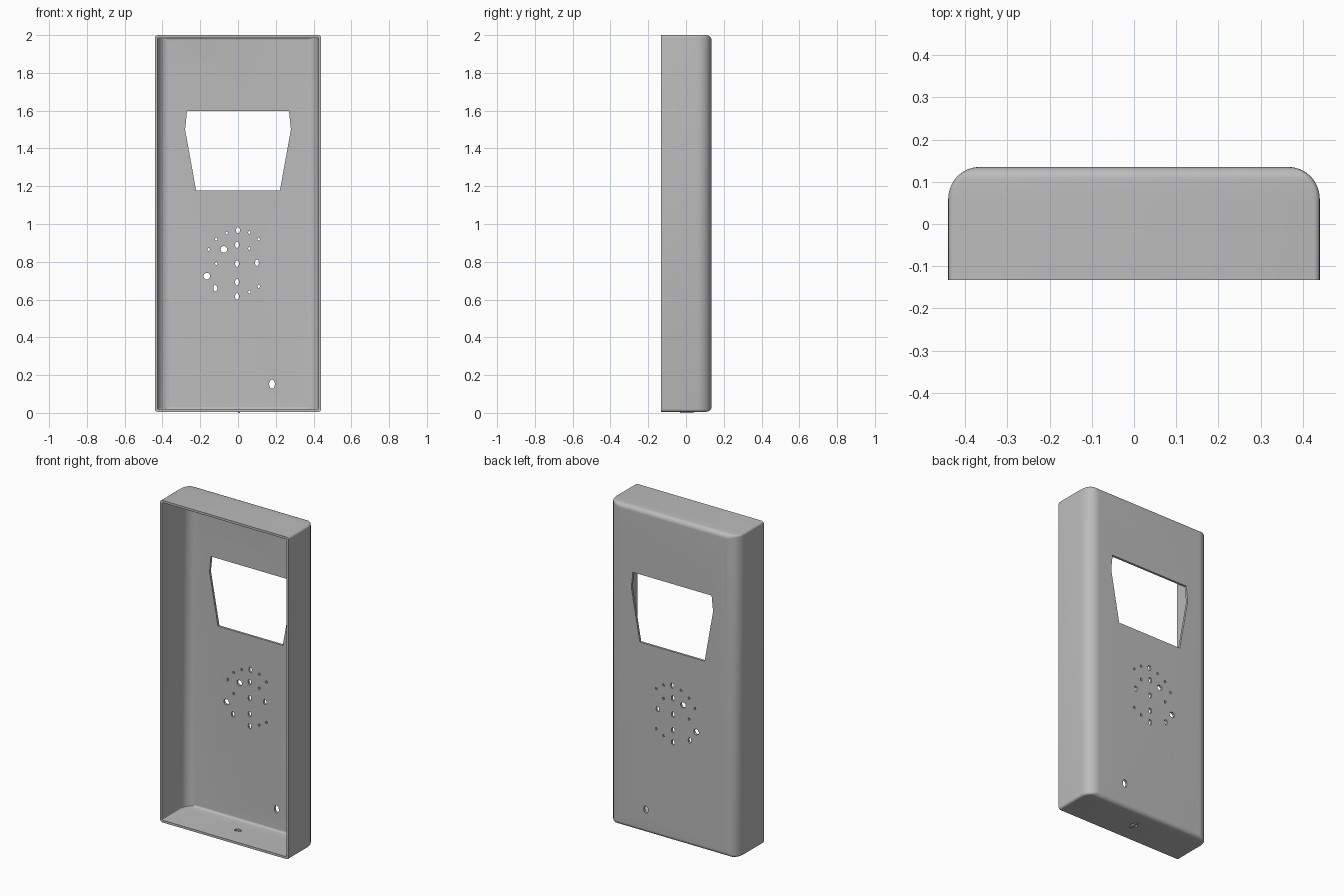
import bpy
import bmesh
from math import sin, cos, pi, sqrt

cube = bpy.data.objects.get("Cube")
if cube:
    bpy.data.objects.remove(cube, do_unlink=True)

HALF_W, FRONT, BACK = 0.44, -0.133, 0.135
BOTTOM, TOP = 0.006, 2.0
WALL = 0.014
SIDE_R, END_R = 0.075, 0.026   # back edge fillets: long sides, short ends
CORNER = 0.014
STEPS = 8

grey = bpy.data.materials.new("grey plastic")
grey.use_nodes = True
grey.diffuse_color = (0.5, 0.5, 0.5, 1)
grey.node_tree.nodes["Principled BSDF"].inputs["Base Color"].default_value = (0.5, 0.5, 0.5, 1)


def make_object(name, bm):
    bmesh.ops.recalc_face_normals(bm, faces=bm.faces)
    mesh = bpy.data.meshes.new(name)
    bm.to_mesh(mesh)
    bm.free()
    mesh.materials.append(grey)
    obj = bpy.data.objects.new(name, mesh)
    bpy.context.collection.objects.link(obj)
    return obj


def inset(radius, depth):
    """Sideways inset of a round fillet at a depth below the back face."""
    if depth >= radius:
        return 0.0
    return radius - sqrt(radius ** 2 - (radius - depth) ** 2)


def ring(bm, y, half_w, low, high, r):
    """Rounded rectangle of vertices at constant y."""
    verts = []
    corners = [(half_w - r, high - r), (r - half_w, high - r),
               (r - half_w, low + r), (half_w - r, low + r)]
    for quarter, (cx, cz) in enumerate(corners):
        for i in range(5):
            a = (quarter + i / 4) * pi / 2
            verts.append(bm.verts.new((cx + r * cos(a), y, cz + r * sin(a))))
    return verts


def skin_rings(bm, wall):
    """Rings from the back to the open front, for a skin offset inwards by wall."""
    rs, re = SIDE_R - wall, END_R - wall
    depths = {round(r * (1 - cos(i / STEPS * pi / 2)), 5)
              for r in (rs, re) for i in range(STEPS + 1)}
    depths.add(BACK - wall - FRONT)
    return [ring(bm, BACK - wall - d, HALF_W - wall - inset(rs, d),
                 BOTTOM + wall + inset(re, d), TOP - wall - inset(re, d),
                 CORNER - wall * 0.7)
            for d in sorted(depths)]


# Hollow tray, open at the front
bm = bmesh.new()
rings = skin_rings(bm, 0) + skin_rings(bm, WALL)[::-1]
for a, b in zip(rings, rings[1:]):
    for i in range(len(a)):
        j = (i + 1) % len(a)
        bm.faces.new((a[i], a[j], b[j], b[i]))
bm.faces.new(rings[0])
bm.faces.new(rings[-1])
housing = make_object("housing", bm)

# Cutters for every opening
cut = bmesh.new()


def prism(points, shift):
    """Closed prism swept from a polygon along shift."""
    base = [cut.verts.new(p) for p in points]
    end = [cut.verts.new([c + s for c, s in zip(p, shift)]) for p in points]
    cut.faces.new(base)
    cut.faces.new(end[::-1])
    for i in range(len(base)):
        j = (i + 1) % len(base)
        cut.faces.new((base[i], end[i], end[j], base[j]))


def back_hole(x, z, rx, rz, sides=8):
    prism([(x + rx * cos(i * 2 * pi / sides), 0.08, z + rz * sin(i * 2 * pi / sides))
           for i in range(sides)], (0, 0.1, 0))


# Screen window
half = [(0.222, 1.178), (0.28, 1.5), (0.27, 1.597)]
outline = half + [(-x, z) for x, z in reversed(half)]
prism([(x, 0.08, z) for x, z in outline], (0, 0.1, 0))

# Speaker grille: small, medium and large holes
for x, z in [(-.06, .953), (.06, .955), (-.115, .92), (.11, .92), (-.155, .865),
             (.06, .87), (-.115, .79), (.11, .67), (.06, .64)]:
    back_hole(x, z, 0.007, 0.009, 6)
for x, z in [(0, .967), (-.005, .89), (-.005, .79), (-.005, .692), (-.005, .617),
             (.1, .795), (-.12, .66)]:
    back_hole(x, z, 0.011, 0.018)
for x, z in [(-.075, .866), (-.165, .724)]:
    back_hole(x, z, 0.018, 0.018, 10)

# Button hole in the back and cable hole in the bottom
back_hole(0.18, 0.152, 0.016, 0.025)
prism([(0.022 * cos(i * pi / 5), 0.016 * sin(i * pi / 5), -0.05)
       for i in range(10)], (0, 0, 0.1))

cutter = make_object("opening_cutter", cut)
cutter.hide_render = True

mod = housing.modifiers.new("openings", "BOOLEAN")
mod.operation = "DIFFERENCE"
mod.solver = "EXACT"
mod.object = cutter
bpy.context.view_layer.objects.active = housing
housing.select_set(True)
bpy.ops.object.modifier_apply(modifier=mod.name)
bpy.data.objects.remove(cutter, do_unlink=True)
bpy.ops.object.shade_smooth_by_angle(angle=pi / 6)

# Thin lip under the cable hole
lip = bmesh.new()
bmesh.ops.create_cube(lip, size=1)
bmesh.ops.scale(lip, vec=(0.012, 0.07, 0.012), verts=lip.verts)
bmesh.ops.translate(lip, vec=(0.005, 0.004, 0.006), verts=lip.verts)
make_object("cable_hole_lip", lip)
